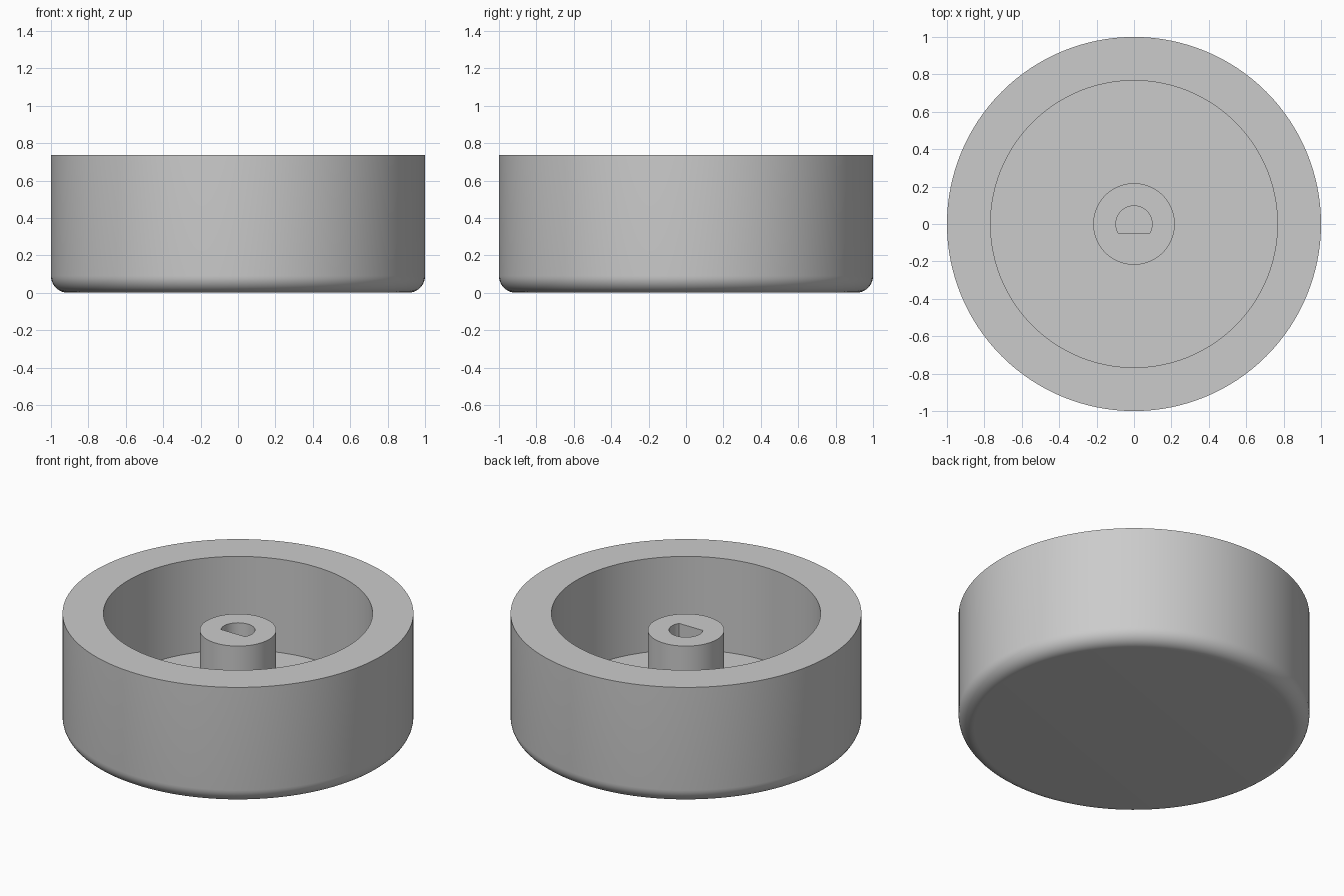
import bpy
import bmesh
from math import sin, cos, pi, radians

if "Cube" in bpy.data.objects:
    bpy.data.objects.remove(bpy.data.objects["Cube"], do_unlink=True)

SEGMENTS = 128
STEP = 2 * pi / SEGMENTS
HEIGHT, FLOOR, POST_TOP = 0.737, 0.15, 0.632
OUTER, INNER, POST, BORE = 1.0, 0.767, 0.218, 0.097
FILLET = 0.09
FLAT = -BORE * sin(11 * STEP)   # flat of the D-shaped bore, meeting a ring vertex


def add_ring(bm, radius, z, flat=-2.0):
    """Circle of vertices, cut off straight below y = flat."""
    return [bm.verts.new((radius * cos(i * STEP), max(radius * sin(i * STEP), flat), z))
            for i in range(SEGMENTS)]


# Section from the underside, round the rim, down the cup and up the post
profile = [(OUTER - FILLET + FILLET * sin(a), FILLET - FILLET * cos(a))
           for a in (radians(90) * k / 10 for k in range(11))]
profile += [(OUTER, HEIGHT), (INNER, HEIGHT), (INNER, FLOOR),
            (POST, FLOOR), (POST, POST_TOP)]

bm = bmesh.new()
rings = [add_ring(bm, r, z) for r, z in profile]
# D-shaped shaft bore
rings += [add_ring(bm, BORE, z, FLAT) for z in (POST_TOP, FLOOR)]

# Skin between neighbouring rings
for low, high in zip(rings, rings[1:]):
    for i in range(SEGMENTS):
        j = (i + 1) % SEGMENTS
        bm.faces.new((low[i], low[j], high[j], high[i]))

# Underside and bottom of the bore
bm.faces.new(rings[0][::-1])
bm.faces.new(rings[-1])
bmesh.ops.recalc_face_normals(bm, faces=bm.faces[:])

mesh = bpy.data.meshes.new("knob_body")
bm.to_mesh(mesh)
bm.free()
knob = bpy.data.objects.new("knob_body", mesh)
bpy.context.collection.objects.link(knob)

# Plain grey
grey = bpy.data.materials.new("light_grey")
grey.use_nodes = True
colour = (0.6, 0.6, 0.6, 1.0)
grey.diffuse_color = colour
grey.node_tree.nodes["Principled BSDF"].inputs["Base Color"].default_value = colour
mesh.materials.append(grey)

# Smooth walls with crisp edges
bpy.ops.object.select_all(action="DESELECT")
knob.select_set(True)
bpy.context.view_layer.objects.active = knob
bpy.ops.object.shade_smooth_by_angle(angle=radians(30))
